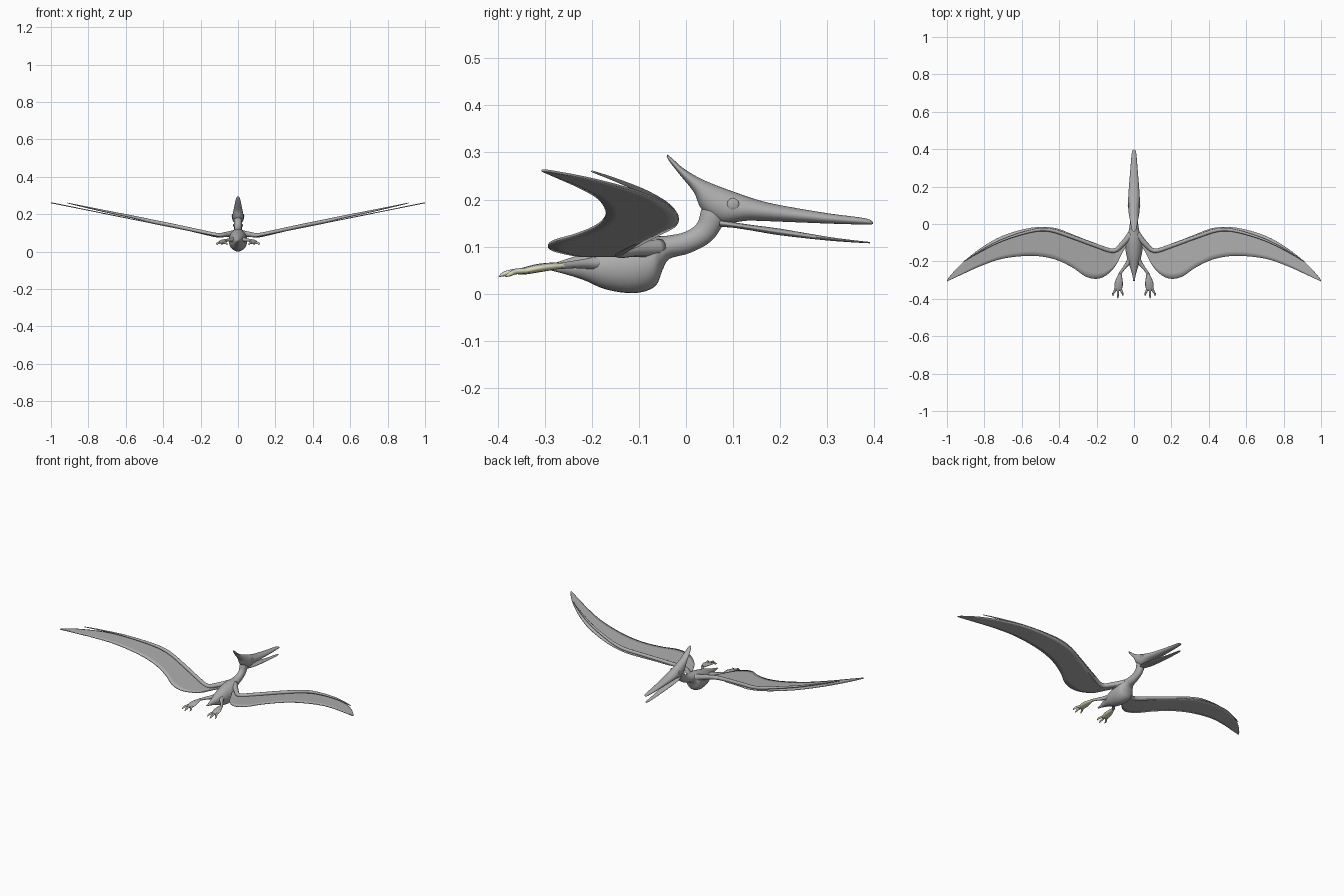
import bpy, bmesh, math
from mathutils import Vector

if "Cube" in bpy.data.objects:
    bpy.data.objects.remove(bpy.data.objects["Cube"])


def material(name, rgb):
    m = bpy.data.materials.new(name)
    m.diffuse_color = (*rgb, 1)
    m.use_nodes = True
    m.node_tree.nodes["Principled BSDF"].inputs["Base Color"].default_value = m.diffuse_color
    return m


GREY = material("grey skin", (0.42, 0.42, 0.42))
BONE = material("pale yellow claw", (0.72, 0.72, 0.48))


def smooth(rows, n=4):
    """Catmull-Rom interpolation of equal-length rows of numbers."""
    out = []
    for i in range(len(rows) - 1):
        a, b, c, d = (rows[max(i - 1, 0)], rows[i], rows[i + 1],
                      rows[min(i + 2, len(rows) - 1)])
        for k in range(n):
            t = k / n
            out.append([0.5 * (2 * q + (r - p) * t + (2 * p - 5 * q + 4 * r - s) * t * t
                               + (3 * q - p - 3 * r + s) * t ** 3)
                        for p, q, r, s in zip(a, b, c, d)])
    return out + [list(rows[-1])]


def finish(name, bm, mats=(GREY,), mirror=False):
    bmesh.ops.recalc_face_normals(bm, faces=bm.faces)
    me = bpy.data.meshes.new(name)
    bm.to_mesh(me)
    bm.free()
    for m in mats:
        me.materials.append(m)
    me.shade_smooth()
    ob = bpy.data.objects.new(name, me)
    bpy.context.collection.objects.link(ob)
    if mirror:
        ob.modifiers.new("Mirror", "MIRROR").use_mirror_merge = False
    return ob


def add_loft(bm, rings, sides=20):
    """Closed skin over elliptical rings given as (centre, axis u, axis v)."""
    loops = []
    for c, u, v in rings:
        loops.append([bm.verts.new(c + u * math.cos(2 * math.pi * k / sides)
                                   + v * math.sin(2 * math.pi * k / sides))
                      for k in range(sides)])
    for a, b in zip(loops, loops[1:]):
        for k in range(sides):
            j = (k + 1) % sides
            bm.faces.new((a[k], a[j], b[j], b[k]))
    bm.faces.new(loops[0])
    bm.faces.new(loops[-1])


def profile(name, rows):
    """Midline part: rows of top y, top z, bottom y, bottom z, half width."""
    rings = []
    for ty, tz, by, bz, w in smooth(rows):
        t, b = Vector((0, ty, tz)), Vector((0, by, bz))
        rings.append(((t + b) / 2, Vector((max(w, 0.001), 0, 0)), (t - b) / 2))
    bm = bmesh.new()
    add_loft(bm, rings, 28)
    return finish(name, bm)


def add_tube(bm, rows, sides=12):
    """Tube: rows of x, y, z, side radius, upright radius."""
    pts = smooth(rows)
    pos = [Vector(p[:3]) for p in pts]
    rings = []
    for i, p in enumerate(pts):
        d = (pos[min(i + 1, len(pos) - 1)] - pos[max(i - 1, 0)]).normalized()
        u = d.cross(Vector((0, 0, 1))).normalized()
        rings.append((pos[i], u * p[3], u.cross(d) * p[4]))
    add_loft(bm, rings, sides)


# Body, tail and neck
profile("body_and_neck", [
    (-.305, .058, -.305, .053, .004), (-.27, .068, -.27, .045, .010),
    (-.22, .085, -.22, .030, .025), (-.17, .102, -.17, .009, .040),
    (-.11, .116, -.11, .001, .049), (-.075, .121, -.066, .015, .047),
    (-.058, .122, -.050, .050, .036), (-.033, .124, -.035, .074, .028),
    (.000, .132, .007, .086, .022), (.024, .150, .052, .110, .020),
    (.033, .180, .078, .145, .022), (.045, .200, .090, .170, .022)])

# Head with swept-back crest and upper beak
profile("head_and_crest", [
    (-.040, .296, -.041, .292, .004), (-.030, .288, -.034, .279, .011),
    (-.005, .266, -.011, .250, .017), (.030, .245, .017, .215, .022),
    (.065, .230, .034, .178, .027), (.100, .217, .075, .150, .031),
    (.150, .200, .130, .155, .031), (.200, .188, .200, .153, .027),
    (.300, .171, .300, .149, .019), (.370, .162, .370, .147, .013),
    (.391, .157, .392, .147, .009), (.397, .152, .397, .148, .003)])

# Lower beak
profile("lower_beak", [
    (.070, .158, .072, .142, .018), (.100, .152, .100, .140, .025),
    (.140, .146, .140, .134, .026), (.200, .138, .200, .124, .022),
    (.300, .121, .300, .113, .014), (.370, .112, .370, .108, .009),
    (.391, .110, .391, .107, .004)])

# Eyes
bm = bmesh.new()
bmesh.ops.create_uvsphere(bm, u_segments=20, v_segments=12, radius=0.013)
bmesh.ops.scale(bm, vec=(0.35, 1, 1), verts=bm.verts)
bmesh.ops.translate(bm, vec=(0.029, 0.10, 0.19), verts=bm.verts)
finish("eyes", bm, mirror=True)

# Wing membranes: x, leading edge y, trailing edge y
stations = smooth([
    (.03, -.06, -.10), (.06, -.10, -.15), (.10, -.135, -.225), (.15, -.13, -.275),
    (.20, -.105, -.293), (.26, -.083, -.280), (.33, -.055, -.232), (.43, -.020, -.187),
    (.55, -.020, -.170), (.70, -.062, -.185), (.82, -.130, -.225), (.92, -.210, -.270),
    (.985, -.280, -.300), (1.0, -.303, -.307)])
bm = bmesh.new()
grid = []
for x, lead, trail in stations:
    z = 0.08 + 0.202 * max(x - 0.1, 0)
    grid.append([bm.verts.new((x, lead + (trail - lead) * k / 6, z)) for k in range(7)])
for a, b in zip(grid, grid[1:]):
    for k in range(6):
        bm.faces.new((a[k], b[k], b[k + 1], a[k + 1]))
wing = finish("wing_membranes", bm, mirror=True)
solid = wing.modifiers.new("Thickness", "SOLIDIFY")
solid.thickness, solid.offset = 0.005, 0

# Wing arms along the leading edge
bm = bmesh.new()
add_tube(bm, [(x, y, z, r, r) for x, y, z, r in [
    (.015, -.055, .097, .020), (.06, -.105, .093, .014), (.11, -.143, .088, .012),
    (.20, -.117, .107, .011), (.33, -.070, .136, .010), (.45, -.032, .160, .010),
    (.55, -.038, .183, .008), (.70, -.085, .214, .006), (.82, -.145, .240, .004),
    (.91, -.200, .260, .002)]])
finish("wing_arms", bm, mirror=True)

# Legs
bm = bmesh.new()
add_tube(bm, [(.010, -.170, .065, .022, .020), (.030, -.205, .064, .013, .012),
              (.055, -.238, .062, .008, .008), (.075, -.265, .059, .008, .007)])
finish("legs", bm, mirror=True)

# Feet with three toes, grey on top and pale elsewhere
bm = bmesh.new()
add_tube(bm, [(.073, -.258, .060, .006, .005), (.077, -.285, .058, .014, .008),
              (.081, -.315, .054, .022, .009), (.083, -.340, .049, .021, .008),
              (.084, -.358, .046, .012, .005)])
for tip, y in ((.060, -.385), (.086, -.398), (.112, -.385)):
    mid = .084 + (tip - .084) * .75
    add_tube(bm, [(.084 + (tip - .084) * .4, -.335, .049, .007, .006),
                  (mid, -.362, .047, .006, .006), (tip, y + .012, .042, .005, .005),
                  (tip, y, .036, .001, .001)], 8)
bmesh.ops.recalc_face_normals(bm, faces=bm.faces)
for f in bm.faces:
    f.material_index = 0 if f.normal.z > 0.75 else 1
finish("feet", bm, (GREY, BONE), mirror=True)
